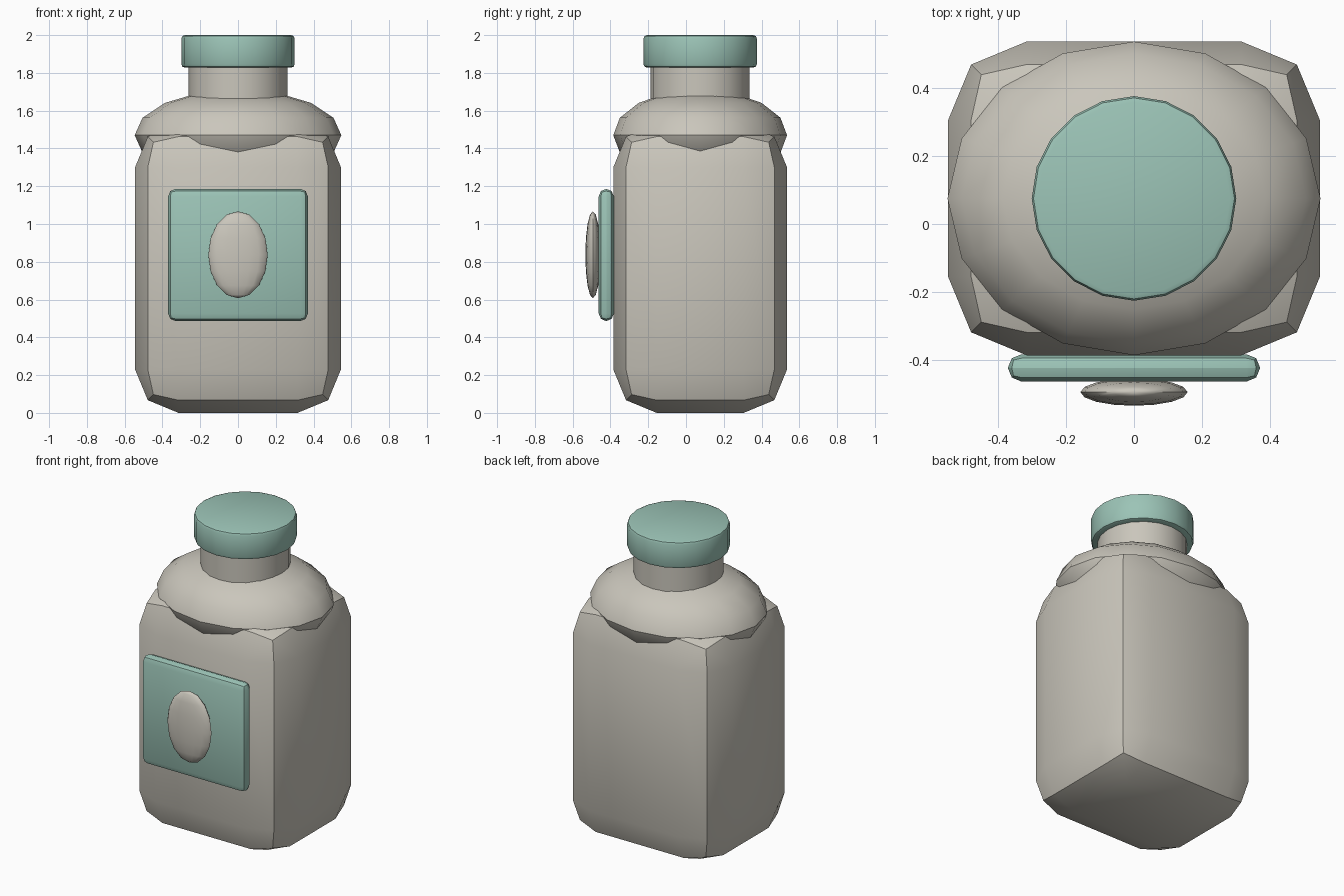
import bpy
from math import radians

cube = bpy.data.objects.get("Cube")
if cube:
    bpy.data.objects.remove(cube, do_unlink=True)

CENTRE_Y = 0.075


def material(name, rgb):
    mat = bpy.data.materials.new(name)
    mat.use_nodes = True
    colour = (*rgb, 1)
    mat.diffuse_color = colour
    mat.node_tree.nodes["Principled BSDF"].inputs["Base Color"].default_value = colour
    return mat


stone = material("warm grey", (0.59, 0.565, 0.5))
green = material("pale green", (0.33, 0.55, 0.47))


def finish(name, mat, scale=(1, 1, 1), bevel=0):
    """Name, scale, bevel and shade the object just added."""
    obj = bpy.context.object
    obj.name = name
    obj.scale = scale
    bpy.ops.object.transform_apply(location=False, rotation=False, scale=True)
    obj.data.materials.append(mat)
    if bevel:
        mod = obj.modifiers.new("Bevel", "BEVEL")
        mod.width = bevel
        mod.segments = 2
        mod.limit_method = "ANGLE"
        mod.angle_limit = radians(30)
        bpy.ops.object.modifier_apply(modifier=mod.name)
    bpy.ops.object.shade_smooth_by_angle(angle=radians(35))


def box(name, mat, location, size, bevel):
    bpy.ops.mesh.primitive_cube_add(size=1, location=location)
    finish(name, mat, size, bevel)


def ellipsoid(name, mat, location, radii, segments):
    bpy.ops.mesh.primitive_uv_sphere_add(
        segments=segments, ring_count=8, radius=1, location=location)
    finish(name, mat, radii)


def cylinder(name, mat, radius, bottom, top, bevel=0):
    bpy.ops.mesh.primitive_cylinder_add(
        vertices=20, radius=radius, depth=top - bottom,
        location=(0, CENTRE_Y, (bottom + top) / 2))
    finish(name, mat, bevel=bevel)


# Bottle: chunky rounded body, bulging shoulder, neck and cap
box("bottle_body", stone, (0, CENTRE_Y, 0.765), (1.09, 0.92, 1.53), 0.23)
ellipsoid("shoulder", stone, (0, CENTRE_Y, 1.47), (0.547, 0.46, 0.242), 16)
cylinder("neck", stone, 0.262, 1.55, 1.85)
cylinder("cap", green, 0.3, 1.828, 2.0, 0.018)

# Front label with a raised oval
box("label", green, (0, -0.422, 0.836), (0.74, 0.08, 0.7), 0.0399)
ellipsoid("label_oval", stone, (0, -0.493, 0.837), (0.157, 0.04, 0.23), 16)
